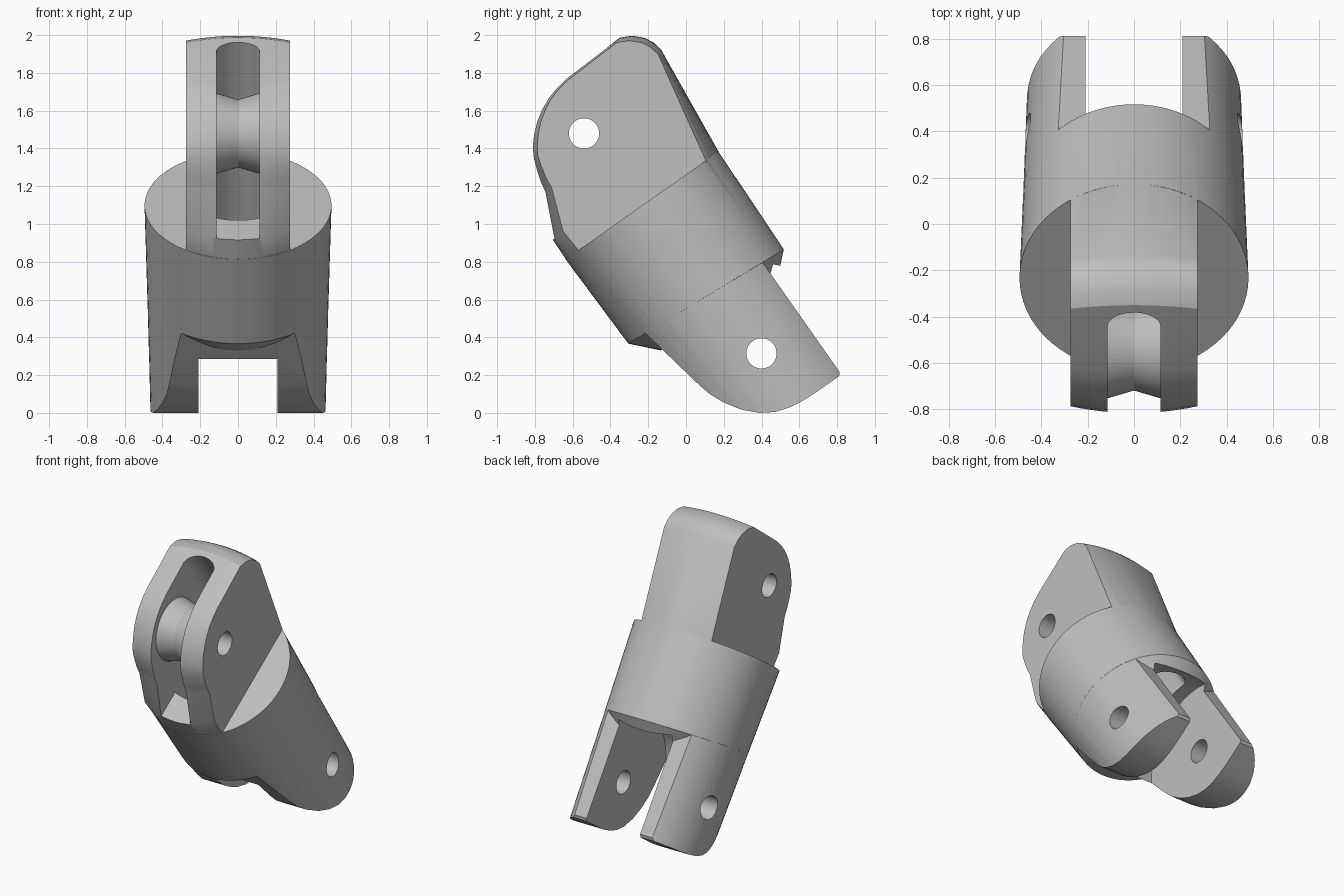
import bpy, bmesh, math
from mathutils import Matrix

cube = bpy.data.objects.get("Cube")
if cube:
    bpy.data.objects.remove(cube, do_unlink=True)

SEG = 72
AXIS = 0.441            # body axis, in the untilted frame (x, depth, height)
HEAD_PIN = (0.409, 1.521)
PRONG_PIN = (0.508, 0.028)
PIN_R = 0.08

grey = bpy.data.materials.new("plain_grey")
grey.use_nodes = True
colour = (0.52, 0.52, 0.52, 1)
grey.diffuse_color = colour
grey.node_tree.nodes["Principled BSDF"].inputs["Base Color"].default_value = colour


def loft(name, rings, closed=False):
    """Skin a list of equal rings; cap the ends or join them in a loop."""
    bm = bmesh.new()
    vs = [[bm.verts.new(p) for p in ring] for ring in rings]
    n = len(vs[0])
    pairs = list(zip(vs, vs[1:])) + ([(vs[-1], vs[0])] if closed else [])
    for a, b in pairs:
        for i in range(n):
            j = (i + 1) % n
            bm.faces.new((a[i], a[j], b[j], b[i]))
    if not closed:
        bm.faces.new(vs[0])
        bm.faces.new(vs[-1])
    bmesh.ops.recalc_face_normals(bm, faces=bm.faces)
    mesh = bpy.data.meshes.new(name)
    bm.to_mesh(mesh)
    bm.free()
    mesh.materials.append(grey)
    ob = bpy.data.objects.new(name, mesh)
    bpy.context.collection.objects.link(ob)
    return ob


def circle_w(r, w, tilt=0.0):
    """Circle around the body axis, optionally sheared."""
    pts = []
    for i in range(SEG):
        a = 2 * math.pi * i / SEG
        d = r * math.sin(a)
        pts.append((r * math.cos(a), AXIS + d, w - tilt * d))
    return pts


def circle_x(r, x, centre):
    angles = [2 * math.pi * i / SEG for i in range(SEG)]
    return [(x, centre[0] + r * math.cos(a), centre[1] + r * math.sin(a)) for a in angles]


def pin(name, r, half, centre):
    return loft(name, [circle_x(r, -half, centre), circle_x(r, half, centre)])


def boolean(target, other, operation):
    other.hide_render = True
    mod = target.modifiers.new(operation, 'BOOLEAN')
    mod.operation = operation
    mod.solver = 'EXACT'
    mod.object = other
    bpy.ops.object.select_all(action='DESELECT')
    bpy.context.view_layer.objects.active = target
    target.select_set(True)
    bpy.ops.object.modifier_apply(modifier=mod.name)
    bpy.data.objects.remove(other, do_unlink=True)


def clamp(v, low, high):
    return max(low, min(high, v))


# Round body with a chamfered, slightly tilted lower rim
body = loft("knuckle_body", [circle_w(0.495, 1.032), circle_w(0.48, 0.443, 0.068),
                             circle_w(0.36, 0.323, 0.068)])

# Two prongs: tapered cylinder trimmed to a rounded side profile
prongs = loft("prongs", [circle_w(0.486, 0.73), circle_w(0.461, -0.4)])
prong_side = [(0.066, 0.8), (0.066, 0.471), (0.14, 0.089), (0.16, 0.01), (0.195, -0.07),
              (0.25, -0.155), (0.32, -0.225), (0.39, -0.268), (0.467, -0.292),
              (0.54, -0.303), (0.617, -0.307), (0.775, -0.307), (0.79, -0.29), (0.79, 0.8)]
trim = loft("prong_trim", [[(x, u, w) for u, w in prong_side] for x in (-0.7, 0.7)])
boolean(prongs, trim, 'INTERSECT')

# Flat-sided head whose rim bulges across its width
head_side = [(0.1, 0.9), (-0.053, 1.02), (-0.05, 1.16), (0.055, 1.385), (0.066, 1.44),
             (0.087, 1.505), (0.11, 1.565), (0.14, 1.62), (0.185, 1.67), (0.239, 1.717),
             (0.3, 1.755), (0.361, 1.783), (0.43, 1.802), (0.502, 1.813), (0.855, 1.827),
             (0.914, 1.798), (0.963, 1.75), (0.987, 1.702), (0.998, 1.65),
             (0.935, 1.02), (0.8, 0.9)]


def bulge(x, u, w):
    blend = clamp((w - 1.03) / 0.57, 0, 1)
    sag = x * x * (1.1 - 0.74 * blend)
    side = clamp((u - 0.5) / 0.35, -1, 1)
    drop = 0.16 * x * x if w > 1.6 else 0
    return (x, u - side * sag, w - drop)


stations = [0.275 * i / 6 for i in range(-6, 7)]
head = loft("head", [[bulge(x, u, w) for u, w in head_side] for x in stations])

boolean(body, prongs, 'UNION')
boolean(body, head, 'UNION')

# Clearance between the prongs
boolean(body, pin("prong_gap", 0.475, 0.21, PRONG_PIN), 'DIFFERENCE')

# Open slot in the front of the head
slot_plan = [(-0.115, -0.4), (0.115, -0.4), (0.115, 0.3), (-0.115, 0.3)]
slot = loft("front_slot", [[(x, u, w) for x, u in slot_plan] for w in (1.155, 2.2)])
boolean(body, slot, 'DIFFERENCE')

# Channel running down through head and body
channel_plan = [(0.115 * math.cos(a), 0.735 + 0.08 * math.sin(a))
                for a in [math.pi * i / 16 for i in range(17)]]
channel_plan += [(x, AXIS - math.sqrt(0.311 ** 2 - x * x))
                 for x in [0.115 * i / 4 for i in range(-4, 5)]]
channel = loft("channel", [[(x, u, w) for x, u in channel_plan] for w in (-0.5, 2.3)])
boolean(body, channel, 'DIFFERENCE')

# Pin holes
for centre in (HEAD_PIN, PRONG_PIN):
    boolean(body, pin("pin_hole", PIN_R, 0.8, centre), 'DIFFERENCE')

# Grooved roller between the head cheeks
roller = loft("grooved_roller", [circle_x(r, x, HEAD_PIN) for r, x in
              ((0.215, -0.12), (0.18, 0), (0.215, 0.12), (PIN_R, 0.12), (PIN_R, -0.12))],
              closed=True)

# Lean the whole part forward and shade it
for ob in (body, roller):
    ob.data.transform(Matrix.Rotation(math.radians(35.1), 4, 'X'))
    bpy.ops.object.select_all(action='DESELECT')
    bpy.context.view_layer.objects.active = ob
    ob.select_set(True)
    bpy.ops.object.shade_smooth_by_angle(angle=math.radians(25 if ob is body else 15))
